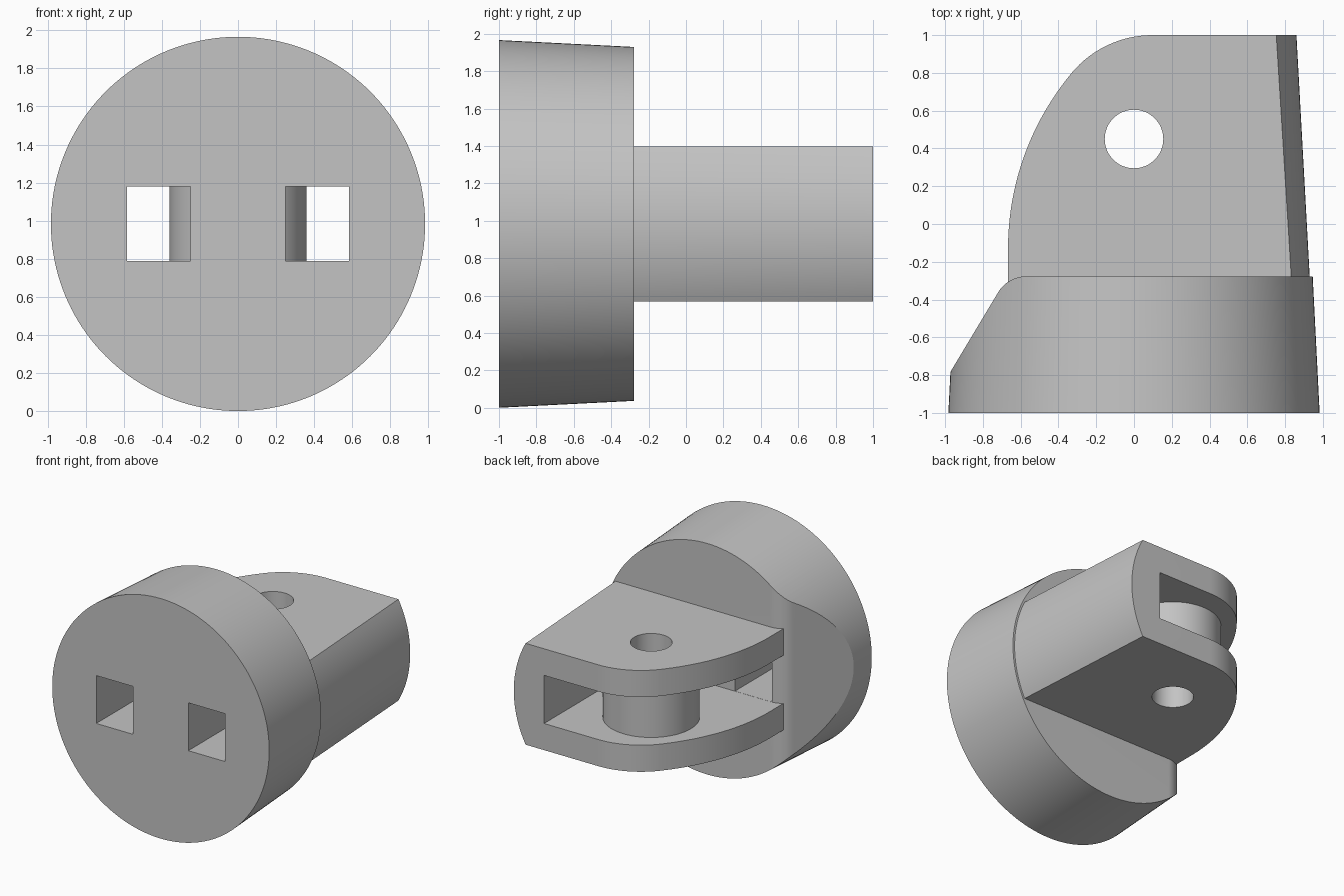
import bpy, bmesh
from math import sin, cos, radians, pi
from mathutils import Matrix, Vector

if "Cube" in bpy.data.objects:
    bpy.data.objects.remove(bpy.data.objects["Cube"], do_unlink=True)

ZC = 0.983      # height of the main axis
BACK = -0.277   # rear face of the round base


def make(name, bm):
    bmesh.ops.recalc_face_normals(bm, faces=bm.faces)
    mesh = bpy.data.meshes.new(name)
    bm.to_mesh(mesh)
    bm.free()
    obj = bpy.data.objects.new(name, mesh)
    bpy.context.collection.objects.link(obj)
    return obj


def frustum(name, y0, y1, r0, r1):
    """Tapered round body along y."""
    bm = bmesh.new()
    place = Matrix.Translation((0, (y0 + y1) / 2, ZC)) @ Matrix.Rotation(-pi / 2, 4, "X")
    bmesh.ops.create_cone(bm, cap_ends=True, segments=160, radius1=r0,
                          radius2=r1, depth=y1 - y0, matrix=place)
    return make(name, bm)


def prism(name, plan, half):
    """Plan outline extruded equally above and below the axis."""
    bm = bmesh.new()
    face = bm.faces.new([bm.verts.new((x, y, ZC - half)) for x, y in plan])
    new = bmesh.ops.extrude_face_region(bm, geom=[face])["geom"]
    verts = [v for v in new if isinstance(v, bmesh.types.BMVert)]
    bmesh.ops.translate(bm, verts=verts, vec=Vector((0, 0, 2 * half)))
    return make(name, bm)


def box(name, x0, x1, y0, y1, half):
    return prism(name, [(x0, y0), (x1, y0), (x1, y1), (x0, y1)], half)


def arc(cx, cy, r, a0, a1, n):
    angles = [radians(a0 + (a1 - a0) * i / n) for i in range(n + 1)]
    return [(cx + r * cos(a), cy + r * sin(a)) for a in angles]


def combine(target, tool, operation):
    tool.hide_render = True
    mod = target.modifiers.new(operation, "BOOLEAN")
    mod.operation, mod.object, mod.solver = operation, tool, "EXACT"
    bpy.ops.object.select_all(action="DESELECT")
    bpy.context.view_layer.objects.active = target
    target.select_set(True)
    bpy.ops.object.modifier_apply(modifier=mod.name)
    bpy.data.objects.remove(tool, do_unlink=True)


# Round base with one side chamfered and rounded
base = frustum("plug_body", -1.2, 0, 0.993, 0.932)
base_plan = [(1.2, -1), (1.2, BACK)] + arc(-0.57, BACK - 0.174, 0.174, 90, 149.2, 14)
base_plan += [(-0.97, -0.78), (-1.2, -0.78), (-1.2, -1)]
combine(base, prism("base_plan", base_plan, 1.3), "INTERSECT")

# Flat tongue with a curved free side
tongue = frustum("tongue", -0.5, 1.2, 0.9425, 0.849)
tongue_plan = [(1.2, -0.4), (1.2, 1)] + arc(0.098, 0.442, 0.558, 90, 140.1, 16)
tongue_plan += arc(0.783, -0.13, 1.45, 140.1, 180, 24)[1:] + [(-0.667, -0.4)]
combine(tongue, prism("tongue_plan", tongue_plan, 0.415), "INTERSECT")

# Slot between the two plates, and the boss bridging it
combine(tongue, box("slot", -1.2, 0.586, -0.7, 1.3, 0.197), "DIFFERENCE")
combine(tongue, prism("boss", arc(0, 0.45, 0.36, 0, 356.25, 95), 0.28), "UNION")
combine(base, tongue, "UNION")

# Pin hole and the two square front openings
combine(base, prism("pin_hole", arc(0, 0.45, 0.155, 0, 354.375, 63), 0.8), "DIFFERENCE")
for side in (-1, 1):
    x0, x1 = sorted((side * 0.25, side * 0.584))
    combine(base, box("opening", x0, x1, -1.2, -0.2, 0.196), "DIFFERENCE")

# Plain grey finish
grey = bpy.data.materials.new("light_grey")
grey.use_nodes = True
colour = (0.55, 0.55, 0.55, 1)
grey.diffuse_color = colour
grey.node_tree.nodes["Principled BSDF"].inputs["Base Color"].default_value = colour
base.data.materials.clear()
base.data.materials.append(grey)
for poly in base.data.polygons:
    poly.material_index = 0

bpy.ops.object.select_all(action="DESELECT")
base.select_set(True)
bpy.context.view_layer.objects.active = base
bpy.ops.object.shade_smooth_by_angle(angle=radians(25))
